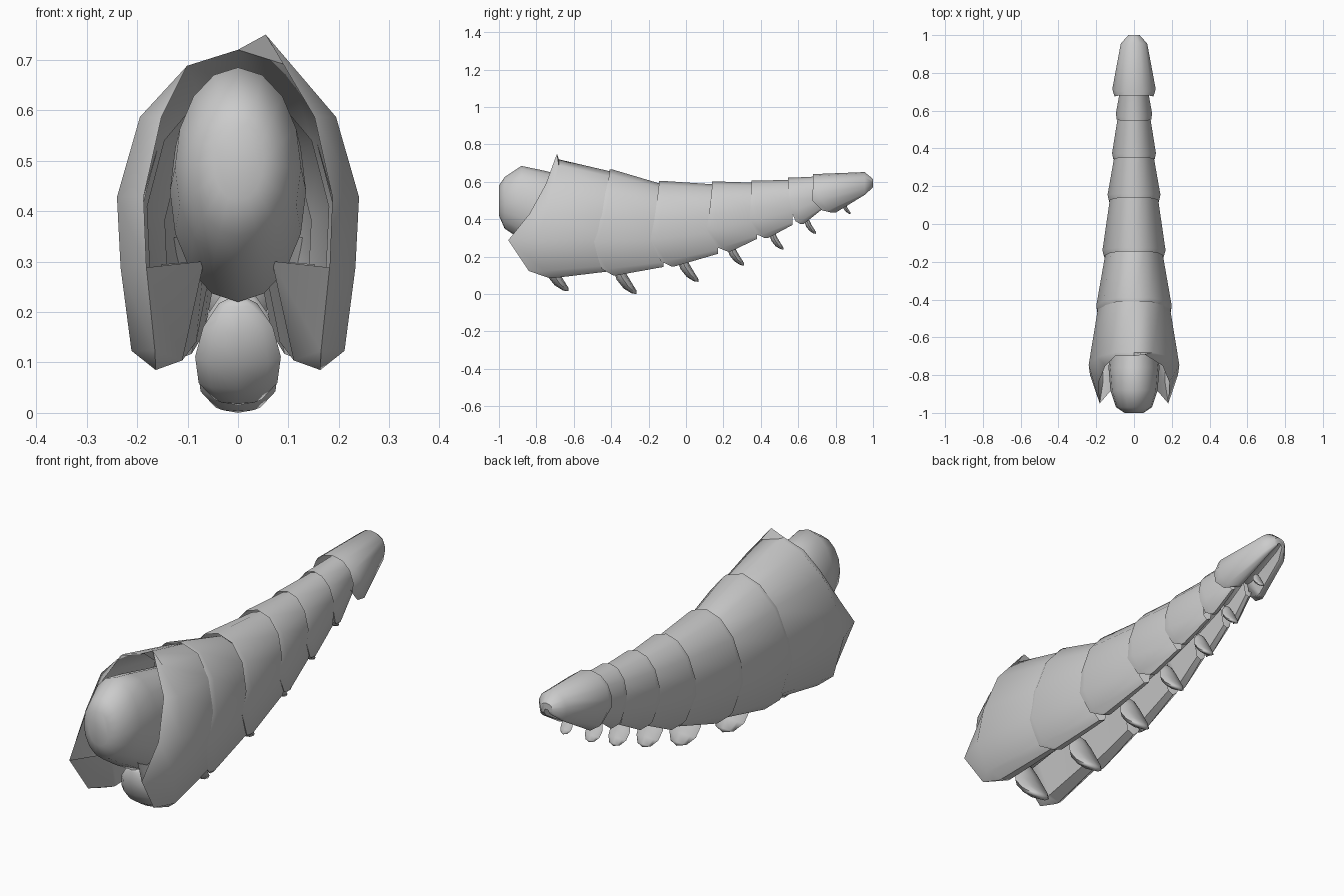
import bpy, bmesh, math
from mathutils import Matrix

if "Cube" in bpy.data.objects:
    bpy.data.objects.remove(bpy.data.objects["Cube"])

# Half cross-section of a shell, top to belly channel: (x / width, z / height)
ARCH = [(0, 1), (.42, .95), (.81, .79), (1, .54), (.97, .32), (.88, .06),
        (.68, 0), (.46, .03), (.28, .34), (0, .38)]
# How each arch point's front edge blends between top, middle and bottom y
BLEND = [(1, 0, 0), (1, 0, 0), (.8, .2, 0), (.45, .55, 0), (0, 1, 0), (0, .5, .5),
         (0, 0, 1), (0, 0, 1), (0, .4, .6), (0, .4, .6)]
N = len(ARCH)


def finish(name, bm, angle=50):
    bmesh.ops.recalc_face_normals(bm, faces=bm.faces)
    me = bpy.data.meshes.new(name)
    bm.to_mesh(me)
    bm.free()
    ob = bpy.data.objects.new(name, me)
    bpy.context.collection.objects.link(ob)
    bpy.ops.object.select_all(action='DESELECT')
    ob.select_set(True)
    bpy.context.view_layer.objects.active = ob
    bpy.ops.object.shade_smooth_by_angle(angle=math.radians(angle))
    return ob


def ring(ys, width, top, bottom, curl=1):
    """Closed loop: right half top to bottom, then mirrored back up."""
    half = []
    for k, (px, pz) in enumerate(ARCH):
        y = sum(a * b for a, b in zip(BLEND[k], ys))
        c = curl if k in (2, 3, 4, 5) else 1
        half.append((px * width * c, y, bottom + pz * (top - bottom)))
    return half + [(-x, y, z) for x, y, z in half[-2:0:-1]]


def loft(bm, rings):
    loops = [[bm.verts.new(p) for p in r] for r in rings]
    for a, b in zip(loops, loops[1:]):
        n = len(a)
        for i in range(n):
            j = (i + 1) % n
            bm.faces.new((a[i], a[j], b[j], b[i]))
    return loops


def shell(name, front, back, curl=.95, roll=.04, end=None, peak=None):
    """front = (y top, y middle, y bottom, width, z top, z bottom); back = (y, ...)"""
    yt, ym, yb, w, zt, zb = front
    y2, w2, zt2, zb2 = back
    rings = [ring((yt, ym, yb), w, zt, zb, curl),
             ring((yt + .02, ym + roll, yb + .02), w, zt, zb),
             ring((y2, y2, y2), w2, zt2, zb2)]
    if end:
        rings.append(ring((end[0],) * 3, *end[1:]))
    if peak:
        rings[0][1] = peak
    bm = bmesh.new()
    loops = loft(bm, rings)
    f = loops[0]
    n = len(f)
    # closed fronts of the two thick side lobes
    bm.faces.new([f[k] for k in (4, 5, 6, 7, 8)])
    bm.faces.new([f[n - k] for k in (8, 7, 6, 5, 4)])
    if end:
        bm.faces.new(loops[-1])
    return finish(name, bm)


# Overlapping shell segments, front to rear
shell("shell_segment_1", (-.70, -.95, -.73, .24, .72, .085), (-.38, .18, .65, .125),
      curl=.78, roll=.15, peak=(.055, -.69, .75))
shell("shell_segment_2", (-.41, -.51, -.39, .20, .665, .10), (-.12, .145, .585, .145))
shell("shell_segment_3", (-.145, -.19, -.08, .167, .605, .148), (.17, .122, .585, .215))
shell("shell_segment_4", (.14, .11, .22, .14, .602, .228), (.38, .10, .595, .295))
shell("shell_segment_5", (.35, .34, .42, .116, .607, .30), (.57, .085, .61, .37))
shell("shell_segment_6", (.545, .56, .61, .096, .622, .375), (.73, .07, .63, .455))

# Closed tail end
shell("tail_tip", (.68, .675, .78, .115, .642, .435), (.955, .07, .652, .53),
      curl=.9, roll=.05, end=(1.0, .03, .615, .57))

# Soft inner body: (y, half width, z top, z bottom)
bm = bmesh.new()
body = [(-1, .05, .58, .42), (-.97, .095, .625, .35), (-.88, .125, .685, .29),
        (-.76, .135, .66, .22), (-.6, .12, .62, .24), (-.35, .09, .56, .32)]
M = 16
sections = []
for y, w, zt, zb in body:
    sections.append([(w * math.cos(2 * math.pi * i / M), y,
                      (zt + zb) / 2 + (zt - zb) / 2 * math.sin(2 * math.pi * i / M))
                     for i in range(M)])
loops = loft(bm, sections)
bm.faces.new(loops[0])
bm.faces.new(loops[-1])
finish("inner_body", bm, 60)

# Row of leaf-shaped swimming legs: (tip y, tip z, size)
LEGS = [(-.63, .015, 1), (-.265, .0, .95), (.065, .065, .85), (.31, .152, .7),
        (.52, .238, .57), (.695, .322, .47), (.88, .428, .33)]
for i, (y, z, s) in enumerate(LEGS):
    bm = bmesh.new()
    bmesh.ops.create_uvsphere(bm, u_segments=8, v_segments=6, radius=1)
    for v in bm.verts:
        t = v.co.z
        v.co.x *= .085 * (1 - .12 * t)
        v.co.y = v.co.y * .032 + .03 * t * t
        v.co.z = (t + 1) * .125
    bm.transform(Matrix.Translation((0, y - .025 * s, z)) @
                 Matrix.Rotation(math.radians(28), 4, 'X') @ Matrix.Scale(s, 4))
    low = min(v.co.z for v in bm.verts)
    bmesh.ops.translate(bm, verts=bm.verts, vec=(0, 0, z - low))
    finish(f"swimming_leg_{i + 1}", bm)
